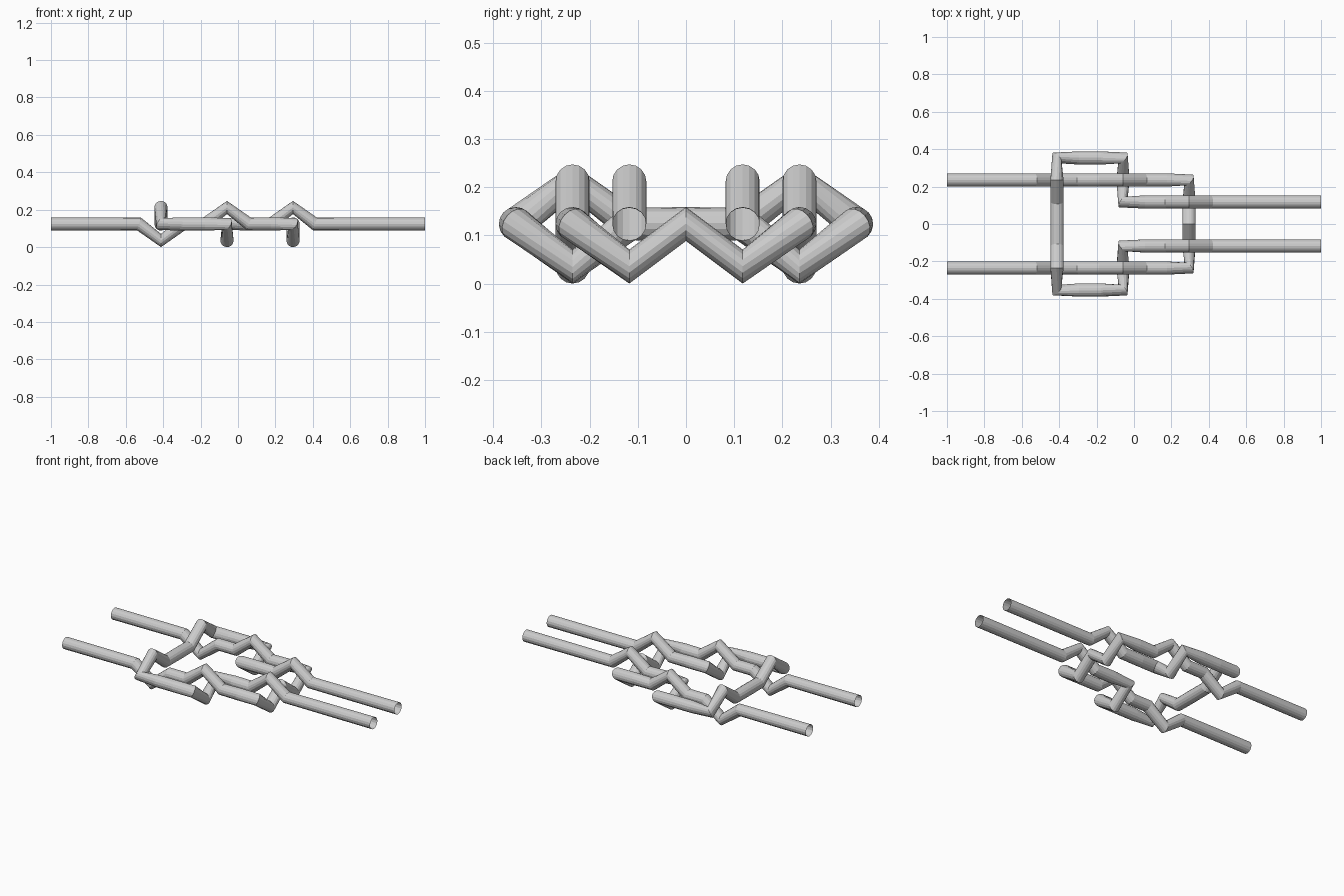
import bpy

if "Cube" in bpy.data.objects:
    bpy.data.objects.remove(bpy.data.objects["Cube"])

U = 2 / 17            # knot grid spacing; rope ends lie 8.5 units from the centre
RADIUS = 0.3 * U
AMP = 0.75 * U        # height of each over / under crossing
MID = RADIUS + AMP

grey = bpy.data.materials.new("grey rope")
grey.diffuse_color = (0.6, 0.6, 0.6, 1)
grey.use_nodes = True
grey.node_tree.nodes["Principled BSDF"].inputs["Base Color"].default_value = grey.diffuse_color


def rope(name, half):
    """Sweep a round open tube along a half path mirrored across y = 0."""
    pts = half + [(x, -y, z) for x, y, z in reversed(half) if y != 0]
    curve = bpy.data.curves.new(name, "CURVE")
    curve.dimensions = "3D"
    curve.bevel_depth = RADIUS
    curve.bevel_resolution = 6
    spline = curve.splines.new("POLY")
    spline.points.add(len(pts) - 1)
    for p, (x, y, z) in zip(spline.points, pts):
        p.co = (x * U, y * U, MID + z * AMP, 1)
    spline.use_smooth = False
    obj = bpy.data.objects.new(name, curve)
    bpy.context.collection.objects.link(obj)
    bpy.ops.object.select_all(action="DESELECT")
    obj.select_set(True)
    bpy.context.view_layer.objects.active = obj
    bpy.ops.object.convert(target="MESH")
    obj = bpy.context.view_layer.objects.active
    obj.data.materials.clear()
    obj.data.materials.append(grey)
    for f in obj.data.polygons:
        f.use_smooth = False
        f.material_index = 0


# Rope entering from the left: under, over, then across and under twice
rope("left_rope", [
    (-8.5, 2, 0), (-4.5, 2, 0), (-3.5, 2, -1), (-2.5, 2, 0), (-1.5, 2, 0),
    (-0.5, 2, 1), (0.5, 2, 0), (1.5, 2, 0), (2.5, 2, 0),
    (2.5, 1, -1), (2.5, 0, 0)])

# Rope entering from the right: over, outward under, back and inward over
rope("right_rope", [
    (8.5, 1, 0), (3.5, 1, 0), (2.5, 1, 1), (1.5, 1, 0), (0.5, 1, 0),
    (-0.5, 1, 0), (-0.5, 2, -1), (-0.5, 3, 0), (-1.5, 3, 0), (-2.5, 3, 0),
    (-3.5, 3, 0), (-3.5, 2, 1), (-3.5, 1, 0), (-3.5, 0, 0)])
